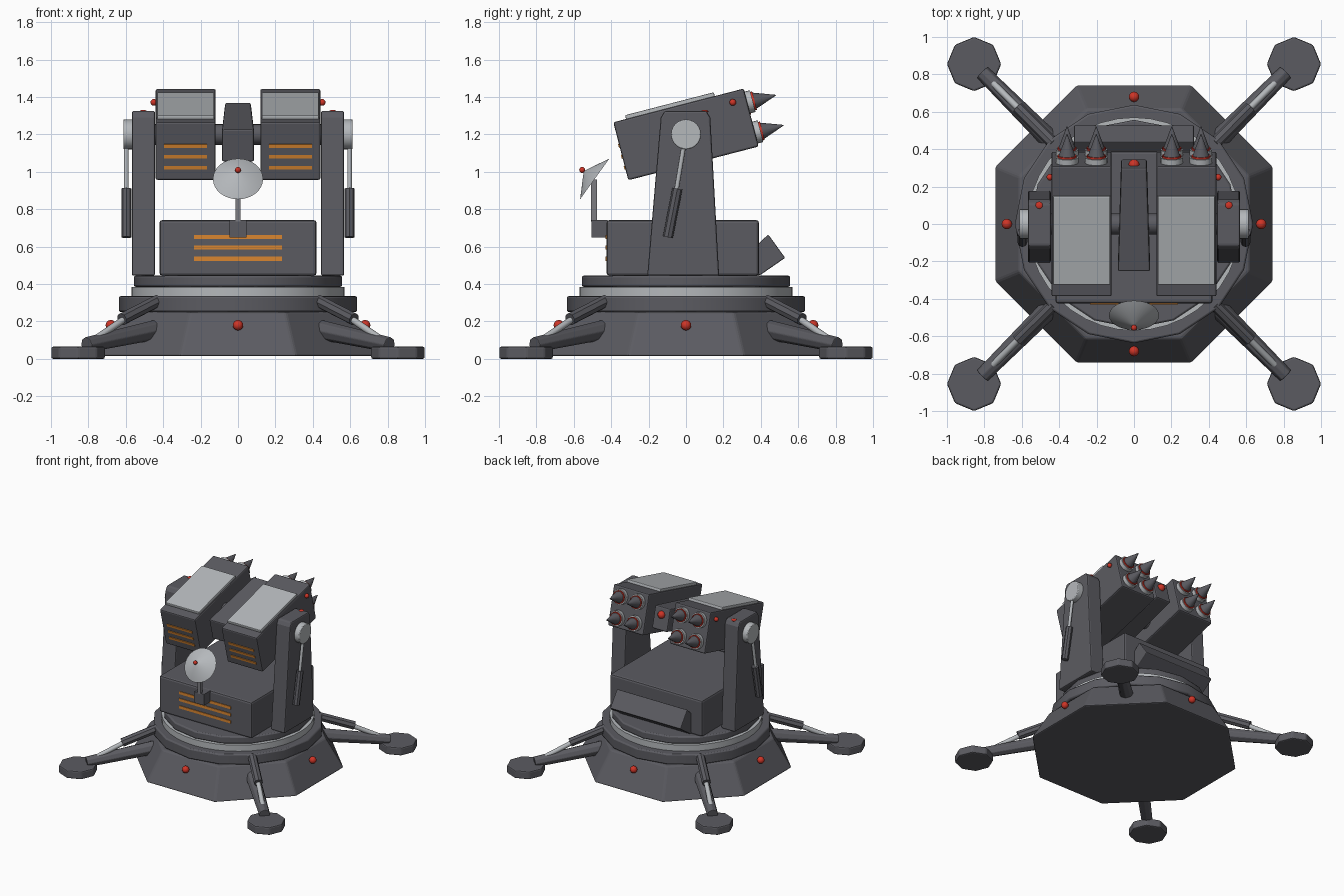
import bpy, bmesh, math
from mathutils import Matrix, Vector

cube = bpy.data.objects.get("Cube")
if cube:
    bpy.data.objects.remove(cube)


def material(name, rgb):
    m = bpy.data.materials.new(name)
    m.use_nodes = True
    m.diffuse_color = (*rgb, 1)
    m.node_tree.nodes["Principled BSDF"].inputs["Base Color"].default_value = (*rgb, 1)
    return m


DARK = material("dark_steel", (0.105, 0.105, 0.12))
LIGHT = material("light_metal", (0.46, 0.48, 0.5))
GREY = material("grey_metal", (0.2, 0.2, 0.22))
RED = material("signal_red", (0.62, 0.035, 0.02))
ORANGE = material("vent_orange", (0.7, 0.24, 0.03))
I = Matrix.Identity(4)


def finish(name, bm, mat, M=I, bevel=0.0, smooth=False):
    """Turn a bmesh into an object with its material, edges and shading."""
    bm.transform(M)
    bmesh.ops.recalc_face_normals(bm, faces=bm.faces)
    me = bpy.data.meshes.new(name)
    bm.to_mesh(me)
    bm.free()
    me.materials.append(mat)
    ob = bpy.data.objects.new(name, me)
    bpy.context.collection.objects.link(ob)
    if smooth:
        me.shade_smooth()
        me.set_sharp_from_angle(angle=math.radians(35))
    if bevel:
        b = ob.modifiers.new("edge_bevel", 'BEVEL')
        b.width, b.segments, b.limit_method = bevel, 2, 'ANGLE'
    return ob


def box(name, lo, hi, mat, M=I, bevel=0.0, taper=1.0):
    """Box between two corners; taper narrows x at the +y end."""
    lo, hi = Vector(lo), Vector(hi)
    bm = bmesh.new()
    bmesh.ops.create_cube(bm, size=1)
    for v in bm.verts:
        if v.co.y > 0:
            v.co.x *= taper
    size = Matrix.Diagonal((*(hi - lo), 1))
    return finish(name, bm, mat, M @ Matrix.Translation((lo + hi) / 2) @ size, bevel)


def rod(name, a, b, r1, mat, r2=None, sides=16, M=I, roll=0.0, bevel=0.0):
    """Cylinder or cone from point a to point b."""
    a, b = Vector(a), Vector(b)
    d = b - a
    bm = bmesh.new()
    bmesh.ops.create_cone(bm, cap_ends=True, segments=sides, radius1=r1,
                          radius2=r1 if r2 is None else r2, depth=d.length)
    turn = Vector((0, 0, 1)).rotation_difference(d).to_matrix().to_4x4()
    M = M @ Matrix.Translation((a + b) / 2) @ turn @ Matrix.Rotation(roll, 4, 'Z')
    return finish(name, bm, mat, M, bevel, sides >= 16)


def ball(name, c, r, M=I, flat=1.0):
    bm = bmesh.new()
    bmesh.ops.create_uvsphere(bm, u_segments=12, v_segments=8, radius=r)
    squash = Matrix.Diagonal((1, 1, flat, 1))
    return finish(name, bm, RED, M @ Matrix.Translation(c) @ squash, smooth=True)


def side_prism(name, profile, x0, x1, mat, bevel=0.0):
    """Extrude a (y, z) profile along x."""
    bm = bmesh.new()
    f = bm.faces.new([bm.verts.new((x0, y, z)) for y, z in profile])
    ext = bmesh.ops.extrude_face_region(bm, geom=[f])
    moved = [v for v in ext["geom"] if isinstance(v, bmesh.types.BMVert)]
    bmesh.ops.translate(bm, verts=moved, vec=(x1 - x0, 0, 0))
    return finish(name, bm, mat, I, bevel)


# Octagonal base and turntable
k = 1 / math.cos(math.pi / 8)
rod("base", (0, 0, 0.015), (0, 0, 0.25), 0.745 * k, DARK, 0.615 * k, 8,
    roll=math.pi / 8, bevel=0.012)
rod("collar", (0, 0, 0.25), (0, 0, 0.335), 0.637, DARK, sides=16, bevel=0.01)
rod("bearing_ring", (0, 0, 0.33), (0, 0, 0.385), 0.57, LIGHT, sides=40)
rod("turntable", (0, 0, 0.385), (0, 0, 0.445), 0.557, DARK, sides=16, bevel=0.01)
for i in range(4):
    ball("base_light", (0, -0.68, 0.18), 0.028, Matrix.Rotation(i * math.pi / 2, 4, 'Z'))

# Stabiliser legs on the four diagonals
for sx in (-1, 1):
    for sy in (-1, 1):
        def p(d, z):
            return (sx * d, sy * d, z)
        rod("foot", p(0.855, 0), p(0.855, 0.065), 0.145, DARK, sides=8, bevel=0.01)
        rod("leg", p(0.42, 0.16), p(0.81, 0.075), 0.055, DARK, 0.042, 8, bevel=0.005)
        rod("leg_piston_sleeve", p(0.43, 0.31), p(0.62, 0.212), 0.034, DARK, sides=8)
        rod("leg_piston_rod", p(0.58, 0.232), p(0.8, 0.08), 0.018, LIGHT)

# Main housing with front vents and rear wedge
box("housing", (-0.42, -0.425, 0.445), (0.42, 0.39, 0.742), DARK, bevel=0.015)
for z in (0.535, 0.595, 0.652):
    box("housing_vent", (-0.235, -0.43, z - 0.011), (0.235, -0.422, z + 0.011), ORANGE)
side_prism("rear_wedge", [(0.38, 0.445), (0.40, 0.45), (0.53, 0.54), (0.44, 0.665),
                          (0.38, 0.61)], -0.32, 0.32, DARK, 0.006)

# Sensor dish on its post
box("dish_bracket", (-0.045, -0.505, 0.65), (0.045, -0.42, 0.742), DARK)
box("dish_post", (-0.013, -0.507, 0.735), (0.013, -0.477, 0.96), GREY)
rod("dish", (0, -0.488, 0.962), (0, -0.545, 1.003), 0.134, LIGHT, 0.004, 32)
ball("dish_light", (0, -0.555, 1.01), 0.016)

# Tilted launcher frame, pivoting on the axle
T = Matrix.Translation((0, 0, 1.2)) @ Matrix.Rotation(math.radians(14.5), 4, 'X')
rod("axle", (-0.5, 0, 1.2), (0.5, 0, 1.2), 0.056, DARK)
box("centre_beam", (-0.086, -0.24, -0.09), (0.086, 0.335, 0.09), DARK, T, 0.01, 0.8)
ball("beam_light", (0, 0.335, 0.03), 0.03, T)

for s in (-1, 1):
    # Support tower
    xs = sorted((s * 0.443, s * 0.568))
    side_prism("support_tower", [(-0.207, 0.445), (0.177, 0.445), (0.13, 1.29),
                                 (0.11, 1.325), (-0.115, 1.325), (-0.135, 1.29)],
               xs[0], xs[1], DARK, 0.01)
    ball("tower_light", (s * 0.507, 0.1, 1.323), 0.02, flat=0.4)
    rod("pivot_cap", (s * 0.56, 0, 1.2), (s * 0.613, 0, 1.2), 0.08, LIGHT, sides=24,
        bevel=0.006)
    rod("tower_piston_rod", (s * 0.597, -0.01, 1.15), (s * 0.597, -0.055, 0.88), 0.012, LIGHT)
    rod("tower_piston_sleeve", (s * 0.597, -0.046, 0.91), (s * 0.597, -0.097, 0.65),
        0.027, DARK, sides=8)

    # Missile pod
    H = T @ Matrix.Translation((s * 0.28, 0, 0))
    box("missile_pod", (-0.161, -0.36, -0.16), (0.161, 0.36, 0.16), DARK, H, 0.01)
    box("pod_top_plate", (-0.153, -0.29, 0.155), (0.153, 0.2, 0.181), LIGHT, H, 0.006)
    ball("pod_light", (s * 0.17, 0.285, 0.103), 0.018, H)
    for z in (-0.09, -0.03, 0.03):
        box("pod_vent", (-0.115, -0.365, z - 0.01), (0.115, -0.357, z + 0.01), ORANGE, H)
    for x in (-0.078, 0.078):
        for z in (-0.083, 0.083):
            rod("tube_ring", (x, 0.35, z), (x, 0.39, z), 0.06, LIGHT, M=H, sides=20)
            rod("warning_band", (x, 0.37, z), (x, 0.4, z), 0.051, RED, M=H, sides=20)
            rod("missile_tip", (x, 0.395, z), (x, 0.517, z), 0.046, DARK, 0.002, M=H)
